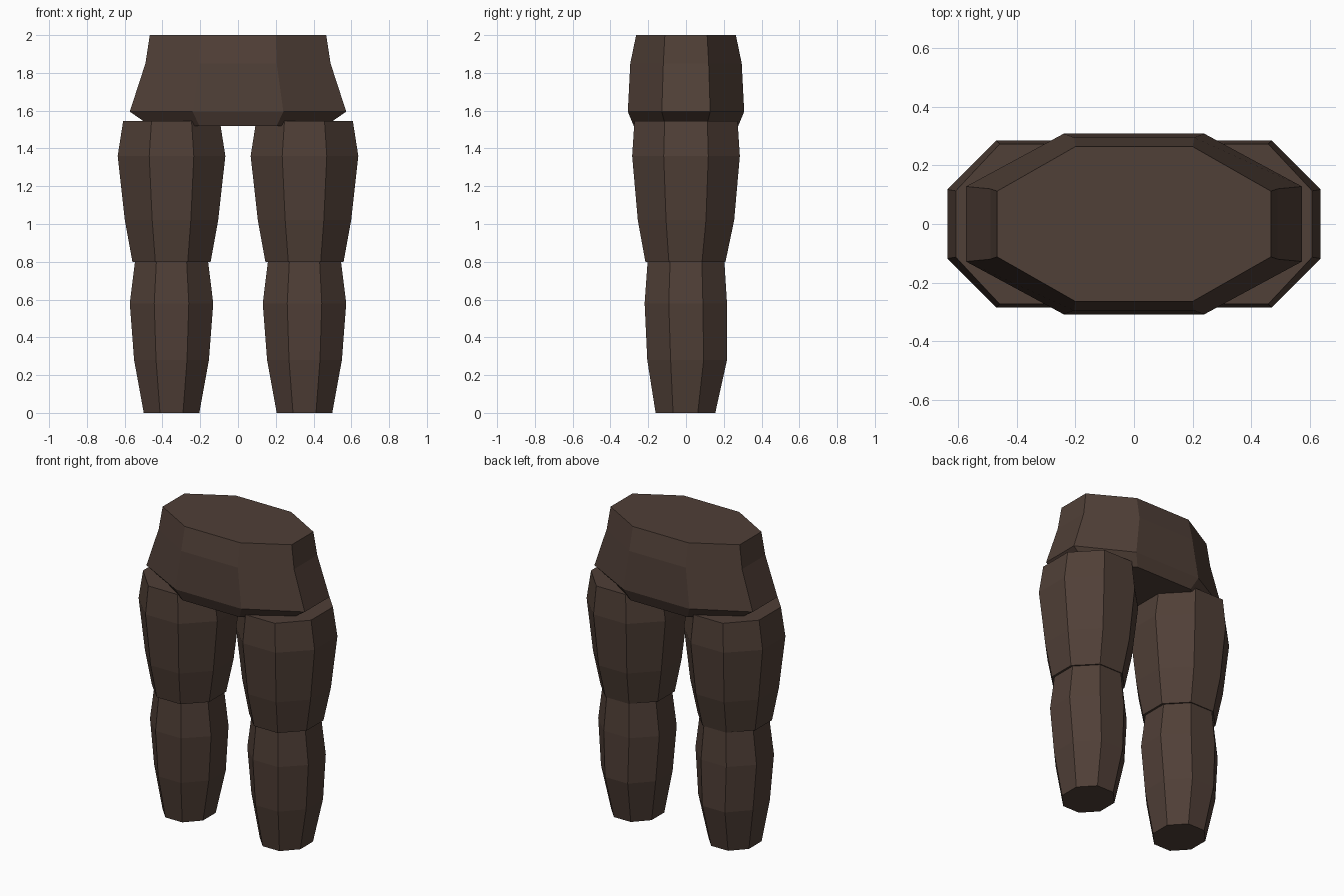
import bpy, bmesh

if "Cube" in bpy.data.objects:
    bpy.data.objects.remove(bpy.data.objects["Cube"])

skin = bpy.data.materials.new("dark brown")
skin.diffuse_color = (0.080, 0.050, 0.038, 1)
skin.use_nodes = True
skin.node_tree.nodes["Principled BSDF"].inputs["Base Color"].default_value = skin.diffuse_color


def loft(name, rings):
    """Skin eight-sided rings (z, cx, cy, half_x, half_y, flat_x, flat_y), capped at both ends."""
    bm = bmesh.new()
    loops = []
    for z, cx, cy, hx, hy, fx, fy in rings:
        pts = [(hx, -fy), (hx, fy), (fx, hy), (-fx, hy),
               (-hx, fy), (-hx, -fy), (-fx, -hy), (fx, -hy)]
        loops.append([bm.verts.new((cx + x, cy + y, z)) for x, y in pts])
    for a, b in zip(loops, loops[1:]):
        for i in range(8):
            j = (i + 1) % 8
            bm.faces.new((a[i], a[j], b[j], b[i]))
    bm.faces.new(loops[0][::-1])
    bm.faces.new(loops[-1])
    bmesh.ops.recalc_face_normals(bm, faces=bm.faces[:])
    mesh = bpy.data.meshes.new(name)
    bm.to_mesh(mesh)
    bm.free()
    mesh.materials.append(skin)
    obj = bpy.data.objects.new(name, mesh)
    bpy.context.collection.objects.link(obj)
    return obj


def limb(name, side, rings):
    """Regular octagon limb from (z, centre_y, half_x, half_y) rings."""
    k = 0.414
    loft(name, [(z, side * 0.352, cy, hx, hy, hx * k, hy * k) for z, cy, hx, hy in rings])


# Pelvis
loft("pelvis", [
    (1.52, 0, 0, 0.465, 0.277, 0.205, 0.11),
    (1.595, 0, 0, 0.573, 0.308, 0.24, 0.128),
    (1.85, 0, 0, 0.49, 0.295, 0.205, 0.12),
    (2.00, 0, 0, 0.467, 0.264, 0.20, 0.112),
])

# Thighs and calves
for label, side in (("left", 1), ("right", -1)):
    limb(label + "_thigh", side, [
        (0.80, -0.003, 0.207, 0.212),
        (1.02, 0, 0.247, 0.255),
        (1.36, 0, 0.285, 0.285),
        (1.545, 0, 0.256, 0.273),
    ])
    limb(label + "_calf", side, [
        (0.0, -0.003, 0.147, 0.158),
        (0.28, 0.006, 0.198, 0.211),
        (0.58, -0.001, 0.221, 0.218),
        (0.805, 0, 0.193, 0.203),
    ])
